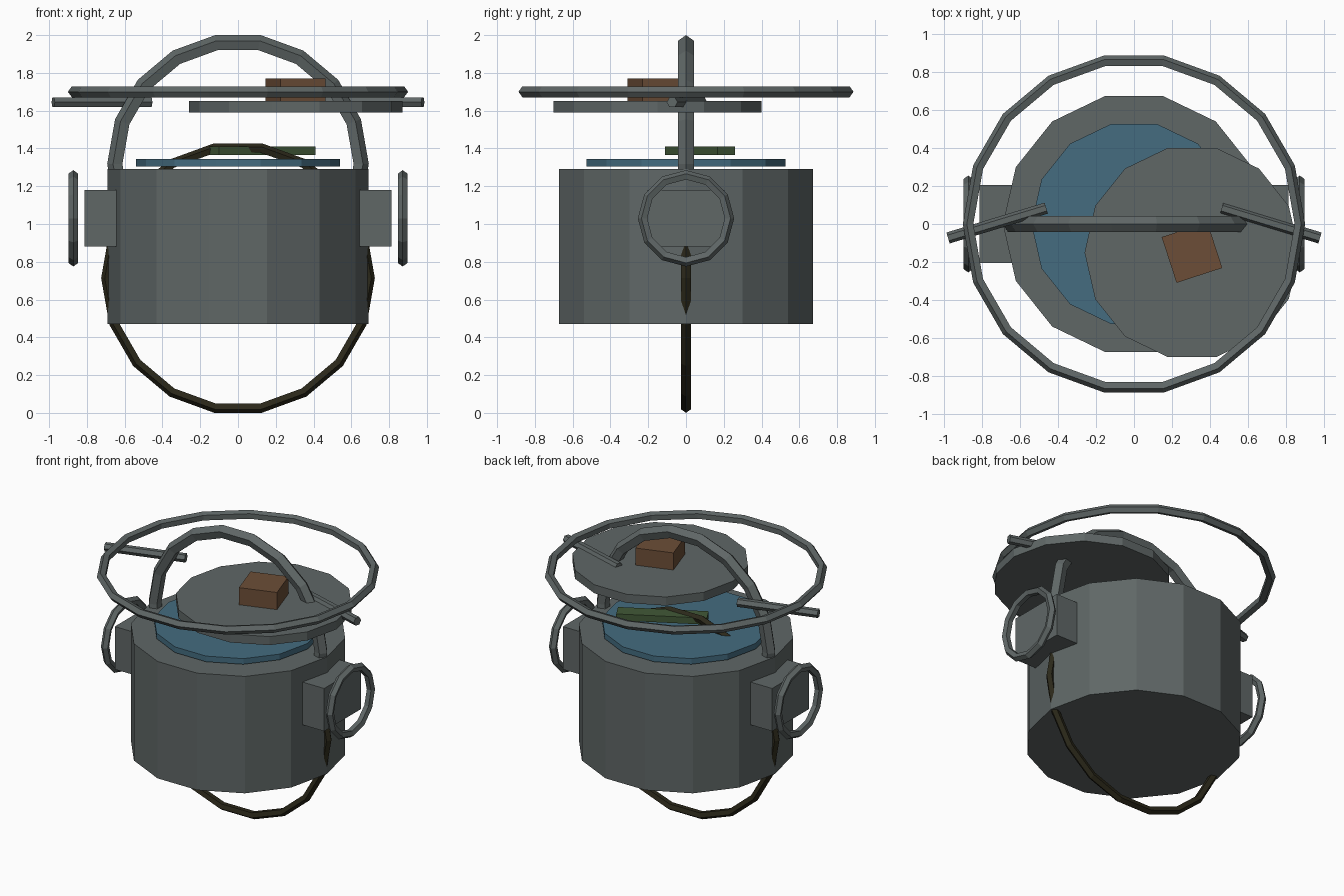
import bpy
import math

if "Cube" in bpy.data.objects:
    bpy.data.objects.remove(bpy.data.objects["Cube"])


def material(name, rgb):
    m = bpy.data.materials.new(name)
    m.diffuse_color = (*rgb, 1.0)
    m.use_nodes = True
    m.node_tree.nodes["Principled BSDF"].inputs["Base Color"].default_value = m.diffuse_color
    return m


IRON = material("iron_grey", (0.115, 0.135, 0.134))
SOOT = material("soot_black", (0.024, 0.021, 0.010))
WATER = material("broth_blue", (0.058, 0.150, 0.215))
WOOD = material("wood_brown", (0.150, 0.076, 0.038))
HERB = material("herb_green", (0.054, 0.100, 0.038))


def finish(name, mat):
    ob = bpy.context.object
    ob.name = name
    ob.data.materials.append(mat)
    return ob


def disc(name, mat, r, z0, z1, x=0.0, y=0.0, sides=14):
    """Upright prism with a corner on the x axis."""
    bpy.ops.mesh.primitive_cylinder_add(
        vertices=sides, radius=r, depth=z1 - z0,
        location=(x, y, (z0 + z1) / 2), rotation=(0, 0, math.pi / 2))
    return finish(name, mat)


def ring(name, mat, major, minor, loc, rot=(0, 0, 0), segs=18):
    """Low-poly ring with a five-sided tube."""
    bpy.ops.mesh.primitive_torus_add(
        major_segments=segs, minor_segments=5, major_radius=major,
        minor_radius=minor, location=loc, rotation=rot)
    return finish(name, mat)


def box(name, mat, size, loc, turn=0.0):
    bpy.ops.mesh.primitive_cube_add(size=1, location=loc, rotation=(0, 0, turn))
    bpy.context.object.scale = size
    return finish(name, mat)


UPRIGHT = (math.pi / 2, 0, 0)

# Pot body and its contents
disc("pot_body", IRON, 0.69, 0.47, 1.29)
disc("broth", WATER, 0.54, 1.305, 1.345)
box("herb_bar", HERB, (0.58, 0.105, 0.045), (0.13, 0.075, 1.388), math.radians(28.6))

# Shifted lid with wooden knob
disc("lid", IRON, 0.565, 1.59, 1.65, 0.305, -0.15)
box("lid_knob", WOOD, (0.253, 0.253, 0.12), (0.305, -0.15, 1.71), math.radians(18))

# Large rings: carrying handle, rim hoop, sooty support hoop
ring("carry_handle", IRON, 0.648, 0.0445, (0, 0, 1.318), UPRIGHT)
ring("rim_hoop", IRON, 0.87, 0.0305, (0, 0, 1.70))
ring("support_hoop", SOOT, 0.697, 0.0275, (0, 0, 0.714), UPRIGHT)

# Side lugs, side rings and slanted rods
for side, s in (("left", -1), ("right", 1)):
    box(side + "_lug", IRON, (0.215, 0.41, 0.30), (s * 0.705, 0, 1.03))
    ring(side + "_ring", IRON, 0.2275, 0.0275, (s * 0.872, 0, 1.03),
         (0, s * math.pi / 2, 0), 12)
    bpy.ops.mesh.primitive_cylinder_add(
        vertices=6, radius=0.03, depth=0.54, location=(s * 0.72, 0.005, 1.645),
        rotation=(0, math.pi / 2, -s * 0.295))
    finish(side + "_rod", IRON)
